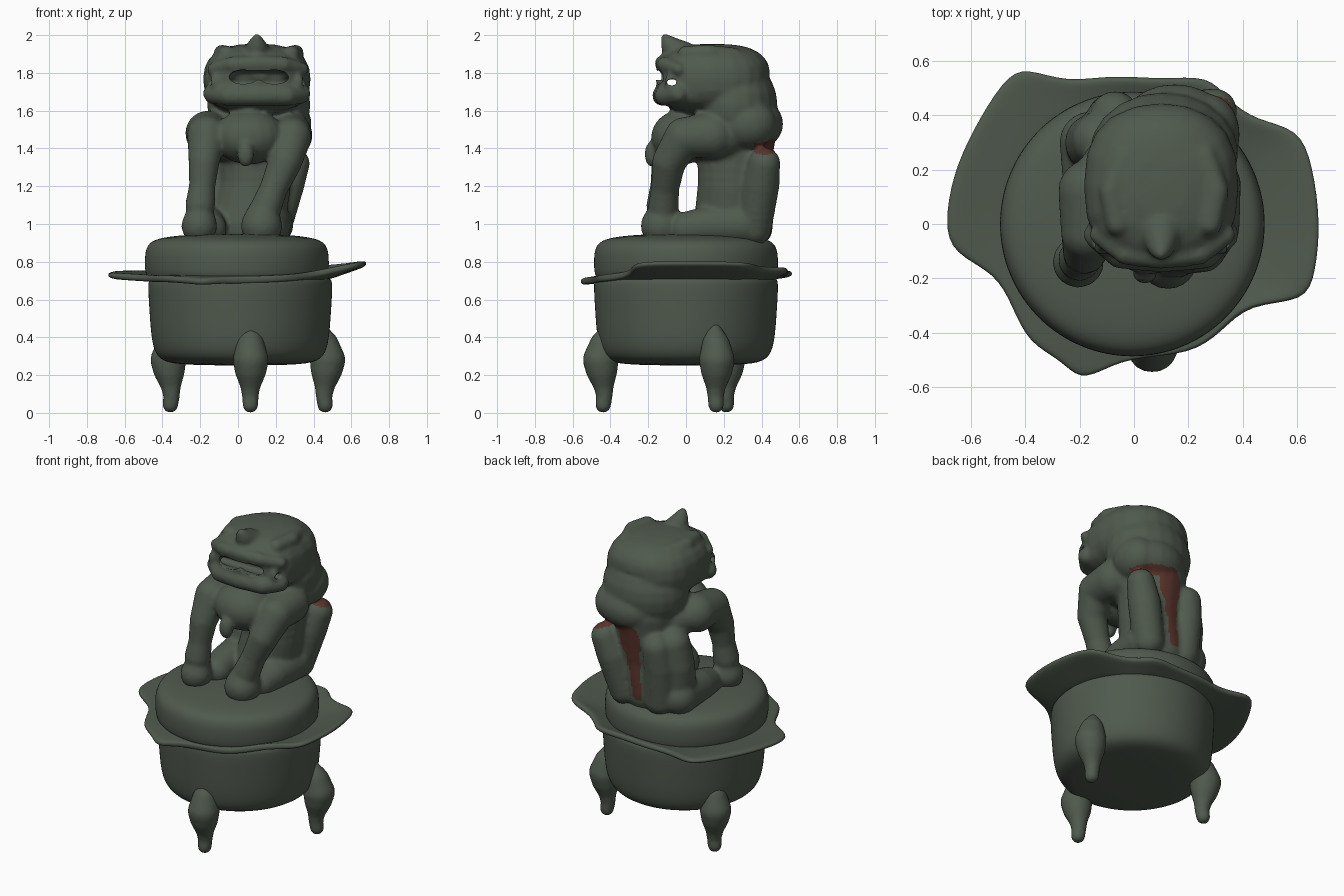
import bpy, bmesh, math
from mathutils import Vector

if "Cube" in bpy.data.objects:
    bpy.data.objects.remove(bpy.data.objects["Cube"], do_unlink=True)


def material(name, rgb):
    m = bpy.data.materials.new(name)
    m.use_nodes = True
    m.diffuse_color = (*rgb, 1)
    m.node_tree.nodes["Principled BSDF"].inputs["Base Color"].default_value = (*rgb, 1)
    return m


GREEN = material("grey green glaze", (0.080, 0.102, 0.076))
RED = material("red brown clay", (0.100, 0.034, 0.024))

# Unit sphere shared by every organic form
bm = bmesh.new()
bmesh.ops.create_uvsphere(bm, u_segments=20, v_segments=12, radius=1)
bm.verts.index_update()
BALL = [v.co.copy() for v in bm.verts]
BALL_FACES = [[v.index for v in f.verts] for f in bm.faces]
bm.free()


class Form:
    """Gathers overlapping balls and limbs to be melted into one skin."""

    def __init__(self):
        self.verts, self.faces = [], []

    def blob(self, centre, radii, power=1.0):
        """Ellipsoid; a power under 1 makes it boxier."""
        start = len(self.verts)
        for ball in BALL:
            self.verts.append([o + r * math.copysign(abs(c) ** power, c)
                               for o, r, c in zip(centre, radii, ball)])
        self.faces += [[start + i for i in f] for f in BALL_FACES]

    def limb(self, points, steps=6):
        """Row of balls along a path of (x, y, z, radius)."""
        for a, b in zip(points, points[1:]):
            for i in range(steps):
                p = Vector(a).lerp(Vector(b), i / steps)
                self.blob(p[:3], (p[3],) * 3)
        self.blob(points[-1][:3], (points[-1][3],) * 3)

    def fuse(self, name, voxel, smooth, cutter=None):
        mesh = bpy.data.meshes.new(name)
        mesh.from_pydata(self.verts, [], self.faces)
        obj = add_object(name, mesh)
        obj.modifiers.new("fuse", "REMESH").voxel_size = voxel
        if cutter:
            cut = obj.modifiers.new("cut", "BOOLEAN")
            cut.object, cut.solver = cutter, "FLOAT"
        soften = obj.modifiers.new("soften", "SMOOTH")
        soften.factor, soften.iterations = 0.5, smooth
        graph = bpy.context.evaluated_depsgraph_get()
        baked = bpy.data.meshes.new_from_object(obj.evaluated_get(graph))
        obj.modifiers.clear()
        obj.data = baked
        baked.materials.clear()
        baked.materials.append(GREEN)
        for f in baked.polygons:
            f.material_index = 0
        baked.shade_smooth()
        return obj


def add_object(name, mesh):
    mesh.materials.append(GREEN)
    mesh.shade_smooth()
    obj = bpy.data.objects.new(name, mesh)
    bpy.context.collection.objects.link(obj)
    return obj


def add_bmesh(name, bm):
    bmesh.ops.recalc_face_normals(bm, faces=bm.faces[:])
    mesh = bpy.data.meshes.new(name)
    bm.to_mesh(mesh)
    bm.free()
    return add_object(name, mesh)


def lathe(name, profile, x):
    bm = bmesh.new()
    verts = [bm.verts.new((r, 0, z)) for r, z in profile]
    edges = [bm.edges.new(p) for p in zip(verts, verts[1:])]
    bmesh.ops.spin(bm, geom=verts + edges, cent=(0, 0, 0), axis=(0, 0, 1),
                   angle=math.tau, steps=32)
    bmesh.ops.remove_doubles(bm, verts=bm.verts[:], dist=0.0005)
    obj = add_bmesh(name, bm)
    obj.location.x = x
    obj.modifiers.new("round", "SUBSURF").levels = 2


# Mouth opening: two hollows, a bridge and a tunnel through the cheeks
form = Form()
for x in (.03, .19):
    form.blob((x, -.13, 1.778), (.08, .085, .038))
form.blob((.11, -.13, 1.79), (.1, .08, .024))
form.blob((.1, -.075, 1.75), (.42, .035, .022))
mouth = form.fuse("mouth_cutter", .011, 2)
mouth.hide_render = True

# Seated lion: torso, chest, shoulders and mane
form = Form()
form.limb([(.09, .27, 1.5, .21), (.09, .25, 1.2, .19), (.05, .24, 1.0, .2)])
form.blob((.06, -.02, 1.46), (.19, .165, .145))
form.blob((.04, -.18, 1.37), (.045, .04, .07))
form.blob((.08, .18, 1.46), (.29, .2, .16))
form.blob((.11, .26, 1.63), (.275, .225, .25))
form.blob((.15, .38, 1.53), (.19, .135, .13))
form.blob((.27, .33, 1.53), (.12, .15, .13))

# Forelegs with knuckled paws
form.limb([(-.16, .12, 1.48, .12), (-.165, -.03, 1.47, .105), (-.18, -.1, 1.33, .083),
           (-.19, -.12, 1.2, .07), (-.2, -.13, 1.1, .08), (-.2, -.13, 1.06, .07),
           (-.205, -.14, .99, .095)], 5)
form.limb([(.27, .14, 1.47, .125), (.285, -.01, 1.46, .105), (.25, -.09, 1.33, .09),
           (.19, -.11, 1.19, .075), (.15, -.12, 1.09, .082), (.13, -.12, 1.06, .08),
           (.125, -.13, .99, .11)], 5)

# Hind paws and haunches
for side, x in ((-1, -.16), (1, .18)):
    form.limb([(x, .30, 1.0, .115), (x, .1, .99, .1), (x - side * .01, 0, .975, .09)])
form.limb([(.19, .36, .98, .095), (.25, .395, 1.2, .1), (.295, .415, 1.32, .085)])
form.limb([(-.07, .36, .98, .1), (-.08, .38, 1.2, .1), (-.07, .4, 1.33, .09)])
form.limb([(-.14, .28, .98, .11), (-.15, .3, 1.2, .105), (-.13, .31, 1.34, .1)])

# Head with lips, brow, ears and horn
form.blob((.1, .14, 1.765), (.285, .3, .19), .8)
form.blob((.1, .04, 1.715), (.265, .17, .12), .7)
form.blob((.1, .22, 1.8), (.26, .225, .15), .92)
form.blob((.1, -.0, 1.86), (.2, .13, .07))
form.limb([(-.13, -.04, 1.82, .035), (-.03, -.11, 1.845, .042), (.1, -.125, 1.85, .042),
           (.24, -.11, 1.845, .042), (.34, -.04, 1.82, .035)])
form.limb([(-.13, -.04, 1.69, .055), (-.05, -.11, 1.68, .055), (.1, -.125, 1.68, .055),
           (.26, -.11, 1.68, .055), (.33, -.04, 1.69, .055)])
for side in (-1, 1):
    x = .11 + side * .17
    form.limb([(x, .0, 1.90, .045), (x + side * .025, .12, 1.905, .045),
               (x - side * .02, .25, 1.89, .045)])
    form.blob((.1 + side * .22, -.08, 1.75), (.03, .035, .045))
form.limb([(.1, -.02, 1.89, .08), (.1, -.08, 1.94, .052), (.1, -.11, 1.985, .024)])
lion = form.fuse("lion", .013, 5, mouth)
bpy.data.objects.remove(mouth, do_unlink=True)

# Bare clay seam between the haunches and under the mane
lion.data.materials.append(RED)
seam = [((.05, 1.0), (.075, 1.2), .035), ((.075, 1.2), (.09, 1.33), .05),
        ((.09, 1.33), (.1, 1.39), .075), ((.1, 1.43), (.25, 1.425), .025),
        ((.25, 1.425), (.39, 1.385), .025)]


def near(p, a, b):
    a, b = Vector(a), Vector(b)
    t = max(0, min(1, (p - a).dot(b - a) / (b - a).length_squared))
    return (p - a.lerp(b, t)).length


for f in lion.data.polygons:
    p = Vector((f.center.x, f.center.z))
    if f.center.y > .36 and any(near(p, a, b) < w for a, b, w in seam):
        f.material_index = 1

# Three curved pot legs, each with its own reach
leg_path = [(.43, .44, .035), (.45, .36, .075), (.465, .28, .095), (.46, .23, .085),
            (.45, .15, .055), (.445, .09, .044), (.452, .042, .042)]
for name, degrees, reach in (("front_leg", -83, -.01), ("left_leg", 19.5, .025),
                             ("right_leg", 150, -.025)):
    form = Form()
    c, s = math.cos(math.radians(degrees)), math.sin(math.radians(degrees))
    form.limb([((r + reach) * c + .012, (r + reach) * s, z, w) for r, z, w in leg_path])
    form.fuse(name, .012, 4)

# Bowl and lid
lathe("bowl", [(0, .25), (.34, .255), (.435, .28), (.472, .36), (.484, .55),
               (.494, .70), (.475, .73), (0, .73)], .012)
lathe("lid", [(0, .95), (.25, .945), (.415, .928), (.48, .895), (.492, .82),
              (.488, .72), (.46, .70), (0, .70)], -.006)

# Wavy flange between bowl and lid
outline = [(.69, 0, .795), (.67, -.18, .795), (.635, -.29, .785), (.42, -.29, .74),
           (.32, -.40, .72), (.21, -.48, .71), (.0, -.49, .70), (-.1, -.53, .70),
           (-.2, -.58, .69), (-.27, -.50, .70), (-.39, -.44, .71), (-.45, -.30, .71),
           (-.51, -.18, .715), (-.67, -.11, .725), (-.70, .0, .73), (-.67, .18, .74),
           (-.60, .34, .74), (-.48, .54, .74), (-.40, .58, .74), (-.25, .52, .735),
           (-.08, .55, .75), (.1, .53, .755), (.28, .55, .76), (.34, .46, .76),
           (.45, .38, .77), (.61, .355, .785), (.66, .22, .795)]
bm = bmesh.new()
rings = []
for t in (0, .35, .7, 1):
    ring = []
    for p in outline:
        outer = Vector(p)
        inner = outer.xy.normalized() * .45
        ring.append(bm.verts.new(Vector((*inner, .712)).lerp(outer, t)))
    rings.append(ring)
for a, b in zip(rings, rings[1:]):
    for i in range(len(outline)):
        bm.faces.new((a[i - 1], b[i - 1], b[i], a[i]))
flange = add_bmesh("flange", bm)
thick = flange.modifiers.new("thickness", "SOLIDIFY")
thick.thickness, thick.offset = .036, 0
flange.modifiers.new("round", "SUBSURF").levels = 2
